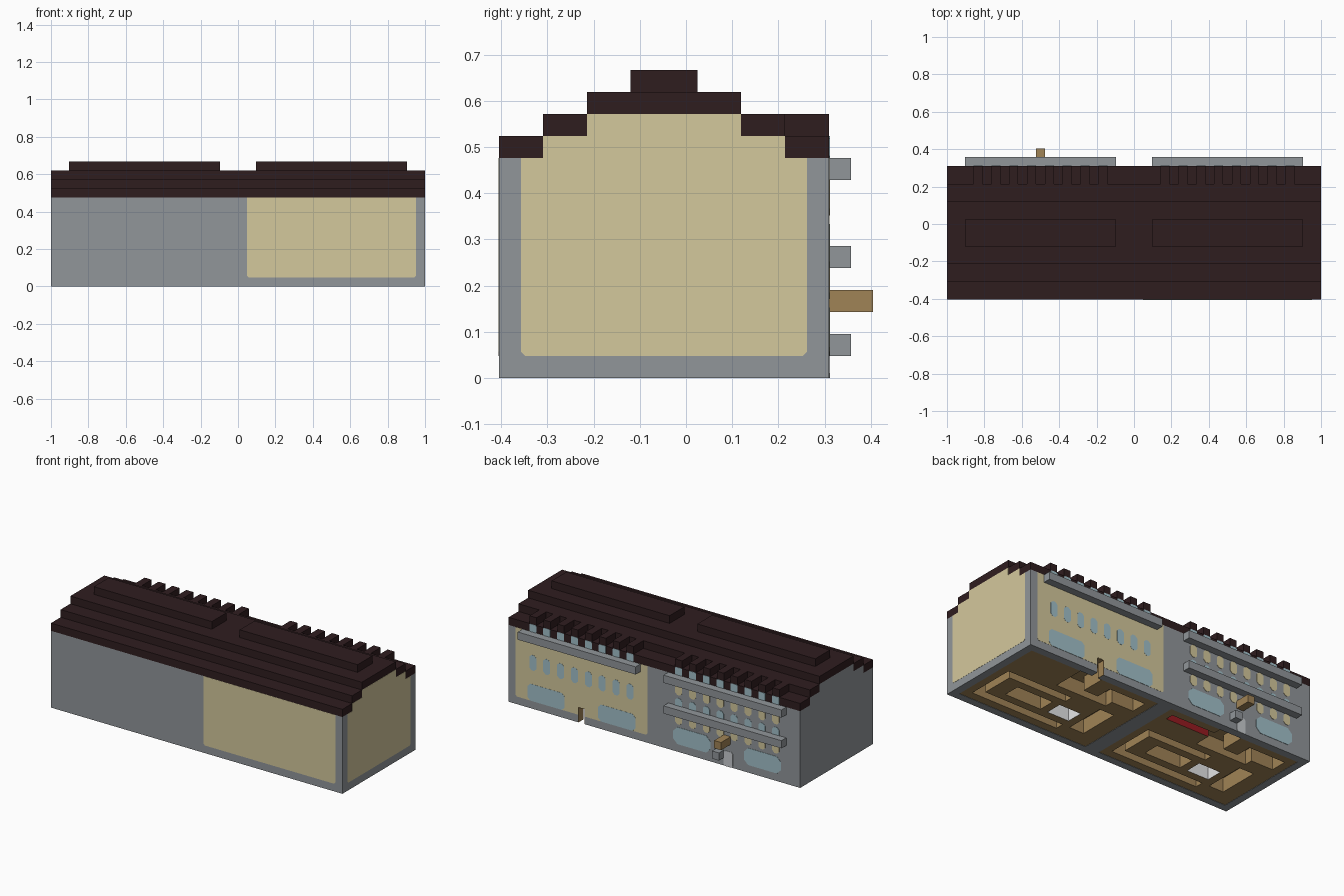
import bpy, bmesh

old = bpy.data.objects.get("Cube")
if old:
    bpy.data.objects.remove(old)


def material(name, *rgb):
    lin = [((c / 255 + 0.055) / 1.055) ** 2.4 for c in rgb] + [1]
    m = bpy.data.materials.new(name)
    m.use_nodes = True
    m.diffuse_color = lin
    m.node_tree.nodes["Principled BSDF"].inputs["Base Color"].default_value = lin
    return m


GREY = material("stone grey", 145, 150, 154)
BEIGE = material("plaster beige", 212, 200, 156)
BROWN = material("roof brown", 47, 29, 31)
TAN = material("timber tan", 160, 131, 86)
BLUE = material("window blue", 162, 192, 201)
PALE = material("door pale grey", 200, 204, 208)
WHITE = material("linen white", 235, 236, 238)
RED = material("carpet red", 150, 26, 32)

U = 2 / 210          # one block of the model
STEP = 5 * U         # course height
FRONT, BACK = -42.5 * U, 32.5 * U


def finish(name, bm, mats):
    bmesh.ops.recalc_face_normals(bm, faces=bm.faces)
    me = bpy.data.meshes.new(name)
    bm.to_mesh(me)
    bm.free()
    ob = bpy.data.objects.new(name, me)
    for m in mats:
        me.materials.append(m)
    bpy.context.collection.objects.link(ob)
    return ob


def prism(name, points, axis, start, end, mat):
    """Extrude a 2D outline along x or y."""
    bm = bmesh.new()
    place = (lambda p, d: (d, p[0], p[1])) if axis == "x" else (lambda p, d: (p[0], d, p[1]))
    f = bm.faces.new([bm.verts.new(place(p, start)) for p in points])
    out = bmesh.ops.extrude_face_region(bm, geom=[f])
    move = (end - start, 0, 0) if axis == "x" else (0, end - start, 0)
    bmesh.ops.translate(bm, vec=move, verts=[v for v in out["geom"] if isinstance(v, bmesh.types.BMVert)])
    return finish(name, bm, [mat])


def box(name, x0, x1, y0, y1, z0, z1, mat):
    return prism(name, [(y0, z0), (y1, z0), (y1, z1), (y0, z1)], "x", x0, x1, mat)


def window(name, x0, x1, z0, z1, mat, cut):
    """Thin pane with clipped corners on the back wall."""
    pts = [(x0 + cut, z0), (x1 - cut, z0), (x1, z0 + cut), (x1, z1 - cut),
           (x1 - cut, z1), (x0 + cut, z1), (x0, z1 - cut), (x0, z0 + cut)]
    return prism(name, pts, "y", BACK, BACK + 0.002, mat)


# Stepped upper body and low wall ring around the open floor
eave, base = 10 * STEP, 2 * STEP
inner_f, inner_b = FRONT + STEP, BACK - STEP
y1, y2, y3, y4 = FRONT + 2 * STEP, FRONT + 4 * STEP, BACK - 4 * STEP, BACK - 2 * STEP
gable = [(y1, eave), (y1, eave + STEP), (y2, eave + STEP), (y2, eave + 2 * STEP),
         (y3, eave + 2 * STEP), (y3, eave + STEP), (y4, eave + STEP), (y4, eave)]
prism("walls", [(FRONT, base), (FRONT, eave)] + gable + [(BACK, eave), (BACK, base)], "x", -1, 1, GREY)
door_r, door_l = 0.5 - STEP / 2, 0.5 + STEP / 2
box("front_base", -1, 1, FRONT, inner_f, 0, base, GREY)
box("back_base_right", -1, door_r, inner_b, BACK, 0, base, GREY)
box("back_base_left", door_l, 1, inner_b, BACK, 0, base, GREY)
box("right_base", -1, STEP - 1, inner_f, inner_b, 0, base, GREY)
box("left_base", 1 - STEP, 1, inner_f, inner_b, 0, base, GREY)
box("middle_base", -STEP, STEP, inner_f, inner_b, 0, base, GREY)

# Timber lining of the open doorway
box("door_lining_right", door_r, door_r + 0.003, inner_b, BACK, 0, base, TAN)
box("door_lining_left", door_l - 0.003, door_l, inner_b, BACK, 0, base, TAN)
box("door_lining_top", door_r, door_l, inner_b, BACK, base - 0.003, base, TAN)

# Beige wall panels, the back one notched around the doorway
right_part = [(STEP, eave), (STEP, STEP + U), (STEP + U, STEP)]
left_part = [(1 - STEP - U, STEP), (1 - STEP, STEP + U), (1 - STEP, eave)]
doorway = [(door_r, STEP), (door_r, base), (door_l, base), (door_l, STEP)]
prism("front_panel", right_part + left_part, "y", FRONT, FRONT - 0.001, BEIGE)
prism("back_panel", right_part + doorway + left_part, "y", BACK, BACK + 0.001, BEIGE)
prism("end_panel", [(inner_f + U, STEP), (inner_f, STEP + U), (inner_f, eave)] + gable
      + [(inner_b, eave), (inner_b, STEP + U), (inner_b - U, STEP)], "x", 1, 1.001, BEIGE)

# Stepped roof
box("roof_front_eave", -1, 1, FRONT, y1, eave, eave + STEP, BROWN)
box("roof_front_step", -1, 1, y1, y2, eave + STEP, eave + 2 * STEP, BROWN)
box("roof_top", -1, 1, y2, y3, eave + 2 * STEP, eave + 3 * STEP, BROWN)
box("roof_back_step", -1, 1, y3, y4, eave + STEP, eave + 2 * STEP, BROWN)
box("roof_back_eave", -1, 1, y4, BACK, eave, eave + STEP, BROWN)


def floor(name, x0, rooms):
    """Underside of a storey: flat timber with recessed rooms (i0, i1, j0, j1, material index)."""
    nx, ny, depth = 18, 12, base - 0.005
    dx, dy = (1 - 2 * STEP) / nx, (inner_b - inner_f) / ny
    room_at = {}
    for i0, i1, j0, j1, m in rooms:
        for i in range(i0, i1):
            for j in range(j0, j1):
                room_at[i, j] = m
    bm = bmesh.new()

    def face(cells, m):
        f = bm.faces.new([bm.verts.new((x0 + i * dx, inner_f + j * dy, z)) for i, j, z in cells])
        f.material_index = m

    for i in range(nx):
        for j in range(ny):
            m = room_at.get((i, j))
            z = 0.002 if m is None else depth
            face([(i, j, z), (i, j + 1, z), (i + 1, j + 1, z), (i + 1, j, z)], m or 0)
            if m is None:
                continue
            sides = {(-1, 0): ((i, j), (i, j + 1)), (1, 0): ((i + 1, j + 1), (i + 1, j)),
                     (0, -1): ((i + 1, j), (i, j)), (0, 1): ((i, j + 1), (i + 1, j + 1))}
            for (di, dj), (a, b) in sides.items():
                if (i + di, j + dj) not in room_at and j + dj < ny:
                    face([(*a, 0.002), (*b, 0.002), (*b, depth), (*a, depth)], m)
    bmesh.ops.remove_doubles(bm, verts=bm.verts, dist=0.0001)
    finish(name, bm, [TAN, WHITE, RED])


rooms = [(5, 17, 1, 2, 0), (16, 17, 2, 7, 0), (8, 16, 6, 7, 0), (9, 14, 3, 5, 0),
         (2, 4, 2, 7, 0), (8, 11, 8, 12, 0), (4, 8, 8, 9, 0), (1, 6, 9, 11, 0),
         (5, 8, 3, 5, 1), (2, 5, 10, 11, 1)]
floor("left_floor", STEP, rooms)
floor("right_floor", STEP - 1, rooms + [(11, 17, 10, 11, 2)])

# Parts repeated on both halves
for side, s in (("left", 1), ("right", -1)):
    def span(a, b):
        return min(s * a, s * b), max(s * a, s * b)

    a, b = span(2 * STEP, 19 * STEP)
    box(side + "_ridge", a, b, -0.12, 0.025, eave + 3 * STEP, eave + 4 * STEP, BROWN)
    box(side + "_upper_ledge", a, b, BACK, BACK + STEP, eave - STEP, eave, GREY)
    for k in range(8):
        a, b = span((3 + 2 * k) * STEP, (4 + 2 * k) * STEP)
        box(side + "_dormer", a, b, y4, BACK, eave + STEP, eave + 2 * STEP, BROWN)
        window(side + "_dormer_window", a, b, eave, eave + STEP, BLUE, U / 2)
        window(side + "_oval_window", a, b, 5 * STEP, 7 * STEP, BLUE, 1.5 * U)
        if s < 0:
            window("upper_oval_panel", a, b, 7.4 * STEP, 9 * STEP, BEIGE, 1.5 * U)
            window("lower_oval_panel", a, b, 3.6 * STEP, 5 * STEP, BEIGE, 1.5 * U)
    for first, last in ((0.13, 0.385), (0.615, 0.87)):
        a, b = span(first, last)
        window(side + "_shop_window", a, b, STEP, 3 * STEP + U, BLUE, 2 * U if s > 0 else 3 * U)

# Extra fittings on the grey half
box("lower_ledge", -19 * STEP, -2 * STEP, BACK, BACK + STEP, 5 * STEP, 6 * STEP, GREY)
box("hanging_sign", -11 * STEP, -10 * STEP, BACK, BACK + 2 * STEP, 3 * STEP, 4 * STEP, TAN)
box("door_block", -10 * STEP, -9 * STEP, BACK, BACK + STEP, STEP, 2 * STEP, GREY)
window("door", -11.3 * STEP, -10 * STEP, 0, 2 * STEP, PALE, U)
